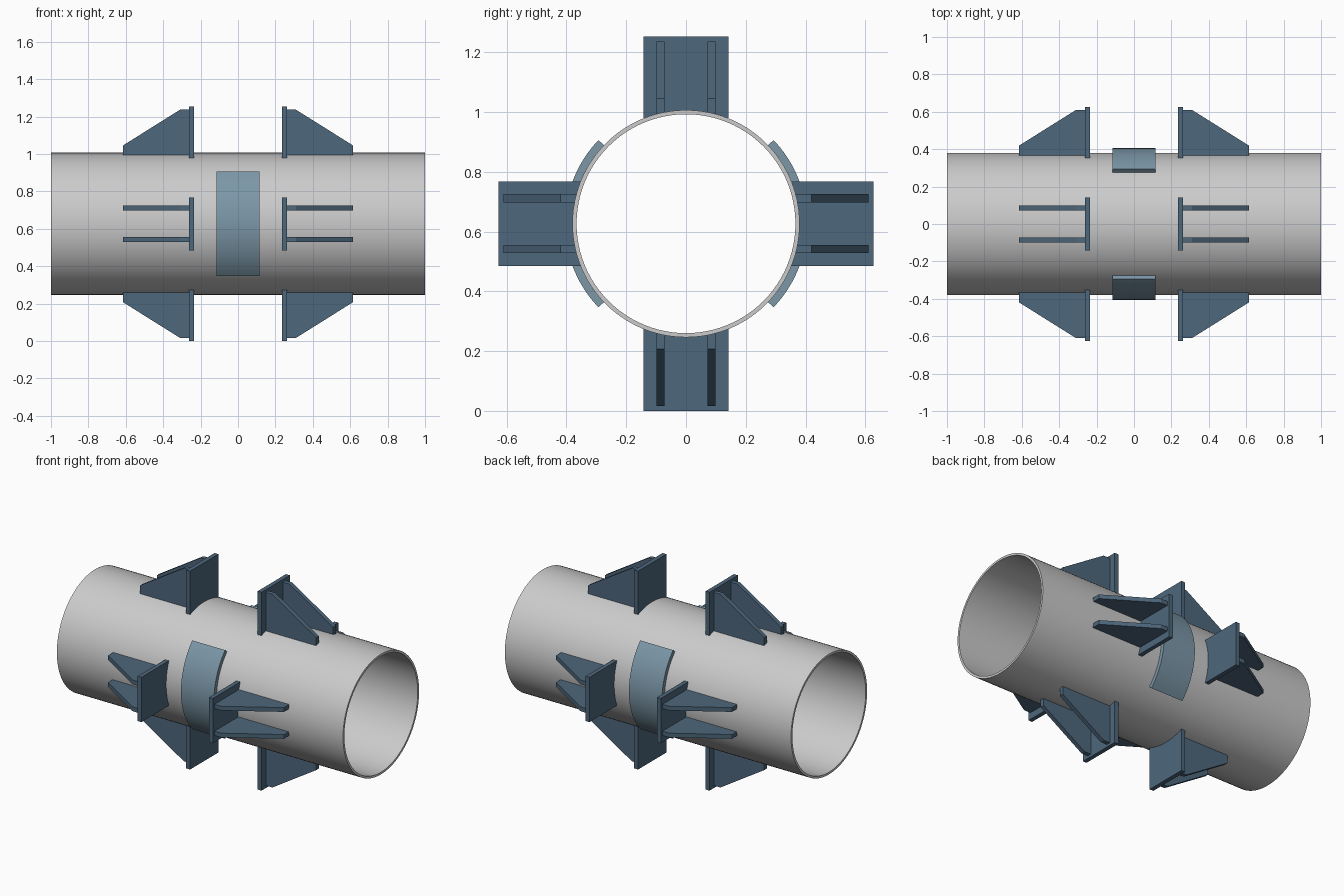
import bpy, bmesh
from math import sin, cos, pi, sqrt, radians, asin
from mathutils import Matrix

if "Cube" in bpy.data.objects:
    bpy.data.objects.remove(bpy.data.objects["Cube"])

CZ, R, R_IN = 0.6265, 0.38, 0.366
SEG = 96


def material(name, rgb):
    m = bpy.data.materials.new(name)
    m.diffuse_color = (*rgb, 1)
    m.use_nodes = True
    m.node_tree.nodes["Principled BSDF"].inputs["Base Color"].default_value = m.diffuse_color
    return m


navy = material("dark_blue", (0.075, 0.135, 0.20))
slate = material("slate_blue", (0.20, 0.31, 0.39))


def finish(name, bm, angle=0.0, mat=None, smooth=False):
    """Turn a bmesh into an object, rolled about the pipe axis."""
    bmesh.ops.recalc_face_normals(bm, faces=bm.faces)
    bm.transform(Matrix.Translation((0, 0, CZ)) @ Matrix.Rotation(angle, 4, 'X'))
    me = bpy.data.meshes.new(name)
    bm.to_mesh(me)
    bm.free()
    ob = bpy.data.objects.new(name, me)
    bpy.context.collection.objects.link(ob)
    if mat:
        me.materials.append(mat)
    if smooth:
        bpy.ops.object.select_all(action='DESELECT')
        ob.select_set(True)
        bpy.context.view_layer.objects.active = ob
        bpy.ops.object.shade_smooth_by_angle(angle=radians(30))
    return ob


def prism(a, b):
    """Closed solid between two matching outlines."""
    bm = bmesh.new()
    va = [bm.verts.new(p) for p in a]
    vb = [bm.verts.new(p) for p in b]
    n = len(a)
    for i in range(n):
        j = (i + 1) % n
        bm.faces.new((va[i], va[j], vb[j], vb[i]))
    bm.faces.new(va)
    bm.faces.new(vb)
    return bm


def arc_solid(r0, r1, x0, x1, a0, a1, n, closed=False):
    """Rectangular section swept around the x axis (angle 0 = up)."""
    bm = bmesh.new()
    rings = []
    for i in range(n if closed else n + 1):
        a = a0 + (a1 - a0) * i / n
        rings.append([bm.verts.new((x, r * sin(a), r * cos(a)))
                      for x, r in ((x0, r0), (x1, r0), (x1, r1), (x0, r1))])
    for i in range(n):
        p, q = rings[i], rings[(i + 1) % len(rings)]
        for k in range(4):
            m = (k + 1) % 4
            bm.faces.new((p[k], p[m], q[m], q[k]))
    if not closed:
        bm.faces.new(rings[0])
        bm.faces.new(rings[-1])
    return bm


# Hollow pipe
finish("pipe", arc_solid(R_IN, R, -1, 1, 0, 2 * pi, SEG, True), smooth=True)

# Curved wear pads on front and back
half = radians(46.3 - 2.6)
for name, side in (("front_pad", 1), ("back_pad", -1)):
    finish(name, arc_solid(R, 0.405, -0.115, 0.115, -half, half, 24),
           side * pi / 2, slate, smooth=True)

# Stop plates with paired gussets, four around the pipe at each end
W, TOP = 0.1415, CZ
edge = asin(W / R)
saddle = [edge - 2 * edge * i / 12 for i in range(13)]
outline = [(-W, TOP), (W, TOP)] + [(R * sin(a), R * cos(a)) for a in saddle]

for k, where in enumerate(("top", "front", "bottom", "back")):
    for s, end in ((-1, "left"), (1, "right")):
        plate = prism([(s * 0.236, t, r) for t, r in outline],
                      [(s * 0.263, t, r) for t, r in outline])
        finish(f"{where}_{end}_plate", plate, k * pi / 2, navy)
        for g in (-1, 1):
            sides = []
            for t in (0.0715, 0.0985):
                base = sqrt(R * R - t * t)
                sides.append([(s * x, g * t, r) for x, r in (
                    (0.263, base), (0.615, base), (0.615, 0.419),
                    (0.31, 0.61), (0.263, 0.61))])
            finish(f"{where}_{end}_gusset_{'a' if g < 0 else 'b'}",
                   prism(*sides), k * pi / 2, navy)
